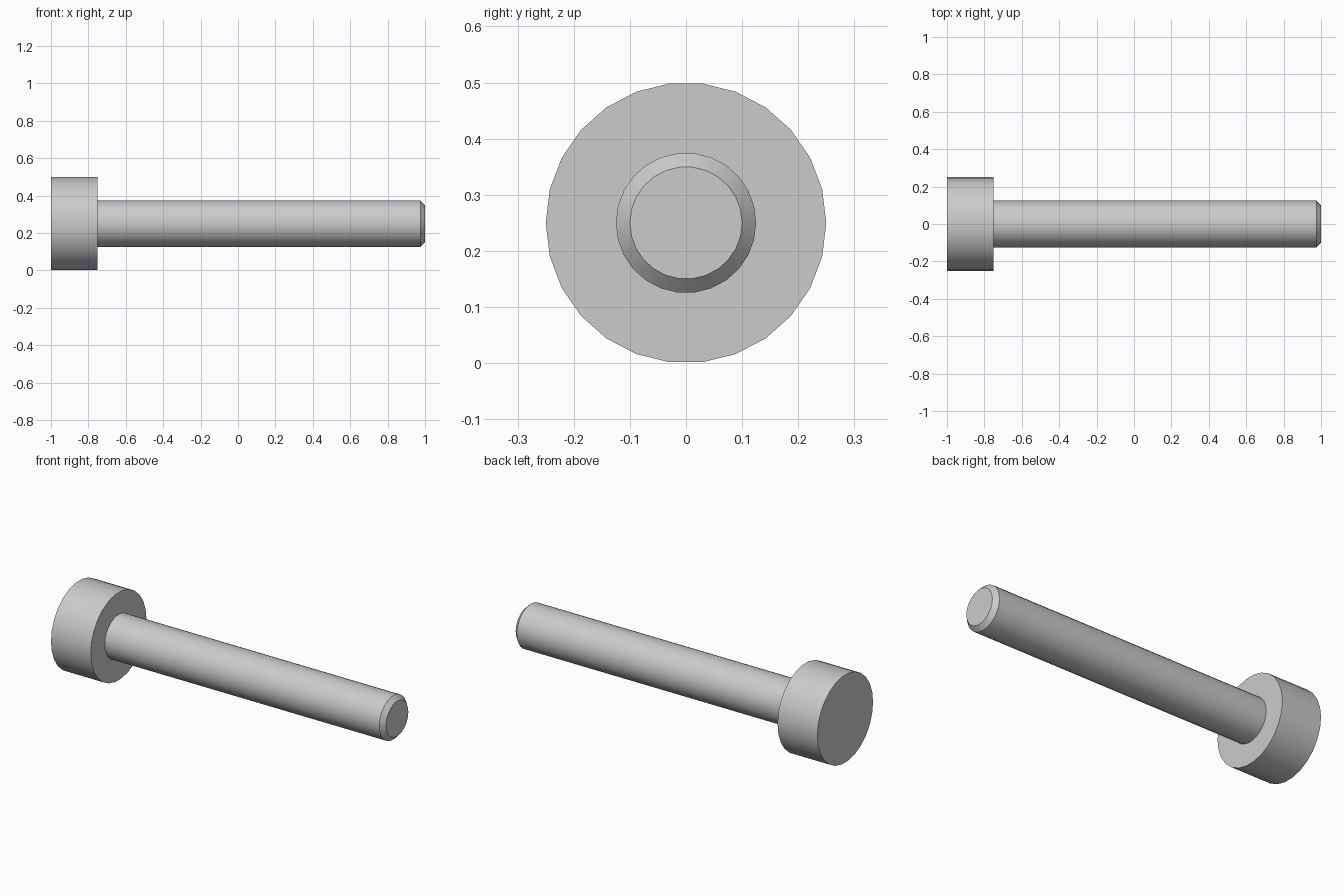
import bpy
import bmesh
from math import cos, sin, tau, radians

SIDES = 26
AXIS_HEIGHT = 0.25

cube = bpy.data.objects.get("Cube")
if cube:
    bpy.data.objects.remove(cube, do_unlink=True)

# Plain grey metal
steel = bpy.data.materials.new("grey_steel")
steel.use_nodes = True
colour = (0.6, 0.6, 0.6, 1.0)
steel.diffuse_color = colour
steel.node_tree.nodes["Principled BSDF"].inputs["Base Color"].default_value = colour


def turned_part(name, profile):
    """Turn (x, radius) points about the x axis and cap both ends."""
    bm = bmesh.new()
    rings = []
    for x, radius in profile:
        angles = [tau * i / SIDES for i in range(SIDES)]
        rings.append([bm.verts.new((x, radius * cos(a), radius * sin(a))) for a in angles])
    for near, far in zip(rings, rings[1:]):
        for i in range(SIDES):
            j = (i + 1) % SIDES
            bm.faces.new((near[i], near[j], far[j], far[i]))
    bm.faces.new(rings[0])
    bm.faces.new(rings[-1])
    bmesh.ops.recalc_face_normals(bm, faces=bm.faces)
    mesh = bpy.data.meshes.new(name)
    bm.to_mesh(mesh)
    bm.free()
    mesh.materials.append(steel)
    part = bpy.data.objects.new(name, mesh)
    part.location.z = AXIS_HEIGHT
    bpy.context.collection.objects.link(part)
    bpy.ops.object.select_all(action="DESELECT")
    part.select_set(True)
    bpy.context.view_layer.objects.active = part
    bpy.ops.object.shade_smooth_by_angle(angle=radians(30))
    return part


# Wide head, shoulder, straight shank and chamfered tip in one turned piece
turned_part("bolt_head_and_shank", [
    (-1.0, 0.25), (-0.75, 0.25),
    (-0.75, 0.125), (0.975, 0.125),
    (1.0, 0.1),
])
